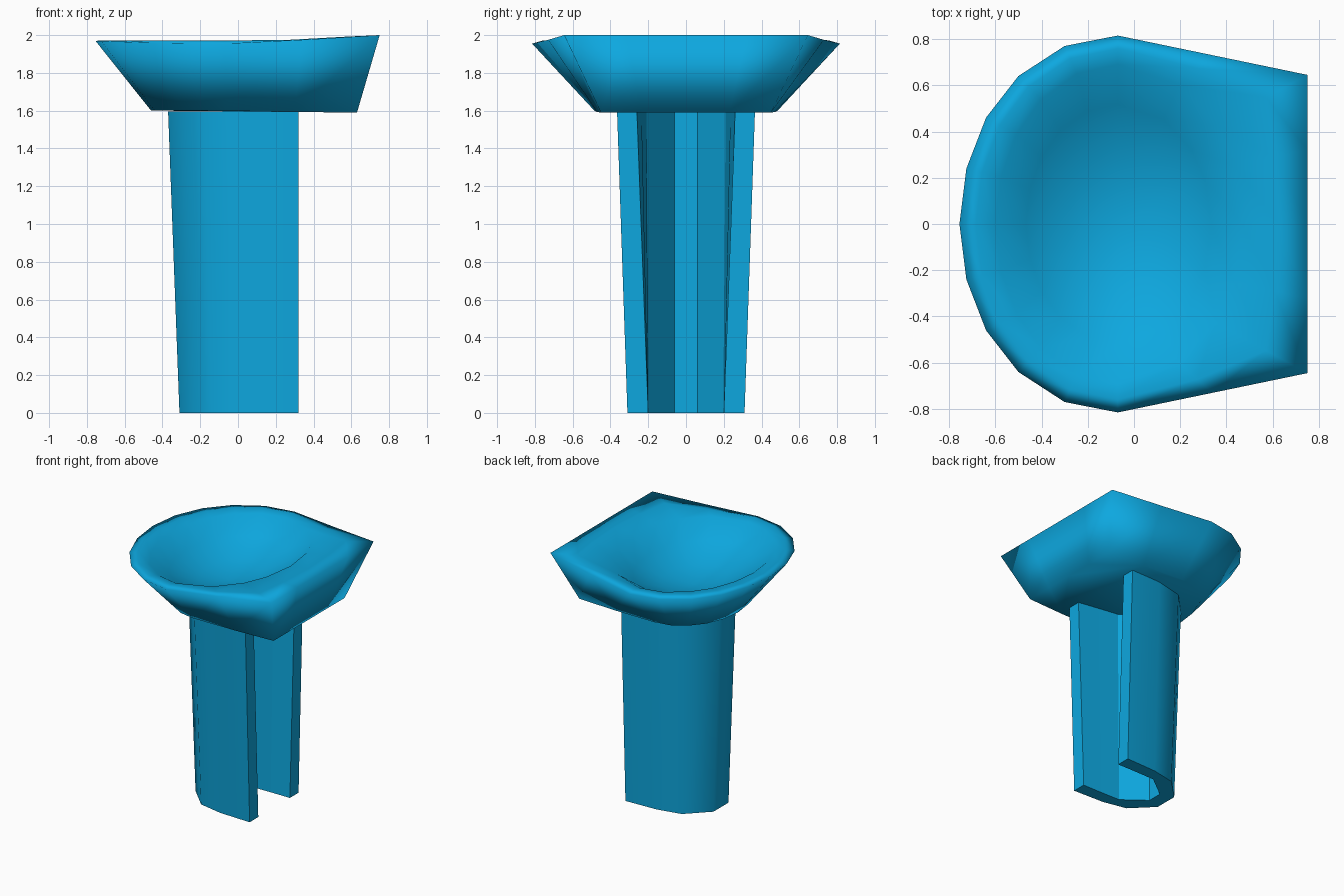
import bpy, bmesh
from math import radians, sin, cos, pi, atan2
from mathutils import Vector

old = bpy.data.objects.get("Cube")
if old:
    bpy.data.objects.remove(old)

# Glazed blue material
blue = bpy.data.materials.new("glazed_blue")
blue.use_nodes = True
colour = (0.004, 0.39, 0.74, 1)
blue.diffuse_color = colour
blue.node_tree.nodes["Principled BSDF"].inputs["Base Color"].default_value = colour


def mirrored(half):
    """Close a half outline (back centre to front centre) across y = 0."""
    return half + [(x, -y, z) for x, y, z in reversed(half[1:-1])]


def ring(bm, points):
    return [bm.verts.new(p) for p in points]


def bridge(bm, a, b):
    n = len(a)
    for i in range(n):
        j = (i + 1) % n
        bm.faces.new((a[i], a[j], b[j], b[i]))


def finish(bm, name, angle):
    bmesh.ops.recalc_face_normals(bm, faces=bm.faces)
    mesh = bpy.data.meshes.new(name)
    bm.to_mesh(mesh)
    bm.free()
    mesh.materials.append(blue)
    obj = bpy.data.objects.new(name, mesh)
    bpy.context.collection.objects.link(obj)
    bpy.ops.object.select_all(action='DESELECT')
    obj.select_set(True)
    bpy.context.view_layer.objects.active = obj
    bpy.ops.object.shade_smooth_by_angle(angle=radians(angle))
    return obj


# Basin: underside, outer rim, deck, lip and bowl lofted as rings
CX = -0.07
rim = [(0.75, 0, 2.0), (0.75, 0.32, 2.0), (0.75, 0.645, 2.0),
       (0.34, 0.73, 1.975), (CX, 0.815, 1.955), (-0.3, 0.77, 1.957),
       (-0.5, 0.64, 1.96), (-0.64, 0.46, 1.965), (-0.725, 0.24, 1.97),
       (-0.755, 0, 1.97)]
foot = [(0.63, 0, 1.59), (0.63, 0.23, 1.59), (0.63, 0.45, 1.59), (0.3, 0.47, 1.593)]
foot += [(-0.06 - 0.4 * sin(t * pi / 10), 0.485 * cos(t * pi / 10), 1.6)
         for t in range(6)]


def bowl_ring(scale, height, back_lift=0):
    """Oval ring, wider at the back than at the front."""
    pts = []
    for x, y, _ in rim:
        a = atan2(y / 0.815, (x - CX) / (0.82 if x > CX else 0.685))
        rx = 0.54 if x > CX else 0.53
        pts.append((CX + rx * scale * cos(a), 0.69 * scale * sin(a),
                    height + back_lift * max(0, cos(a))))
    return mirrored(pts)


edge = mirrored(rim)
lip = bowl_ring(1, 1.957, 0.02)
deck = [Vector(e).lerp(Vector(p), 0.45) for e, p in zip(edge, lip)]
for p in deck:
    p.z = max(p.z + 0.004, 1.971)

bm = bmesh.new()
rings = [ring(bm, pts) for pts in
         (mirrored(foot), edge, deck, lip, bowl_ring(0.75, 1.85), bowl_ring(0.4, 1.765))]
for lower, upper in zip(rings, rings[1:]):
    bridge(bm, lower, upper)
bm.faces.new(rings[0])
drain = bm.verts.new((CX, 0, 1.72))
last = rings[-1]
for i, v in enumerate(last):
    bm.faces.new((v, last[(i + 1) % len(last)], drain))
finish(bm, "basin", 180)

# Pedestal: tapered U-shaped shell, open at the back
outer_low = [(0.32, 0.31), (0.05, 0.3), (-0.145, 0.26), (-0.31, 0.095)]
outer_top = [(0.32, 0.365), (0.05, 0.355), (-0.18, 0.3), (-0.37, 0.1)]
inner_low = [(0.32, 0.2), (0.15, 0.2), (-0.02, 0.197), (-0.2, 0.06)]
inner_top = [(0.32, 0.26), (0.15, 0.235), (-0.02, 0.21), (-0.22, 0.06)]


def u_path(half, z):
    return [(x, y, z) for x, y in half] + [(x, -y, z) for x, y in reversed(half)]


bm = bmesh.new()
ol, ot, il, it = [ring(bm, u_path(p, z)) for p, z in
                  ((outer_low, 0), (outer_top, 1.595), (inner_low, 0), (inner_top, 1.595))]
for i in range(len(ol) - 1):
    for a, b in ((ol, ot), (ot, it), (it, il), (il, ol)):
        bm.faces.new((a[i], a[i + 1], b[i + 1], b[i]))
for i in (0, -1):
    bm.faces.new((ol[i], ot[i], it[i], il[i]))
pedestal = finish(bm, "pedestal", 55)

# Keep the inner facets of the pedestal crisp
for face in pedestal.data.polygons:
    c = face.center
    if abs(c.y) < 0.25 and face.normal.x * (c.x - 0.2) + face.normal.y * c.y < 0:
        face.use_smooth = False
